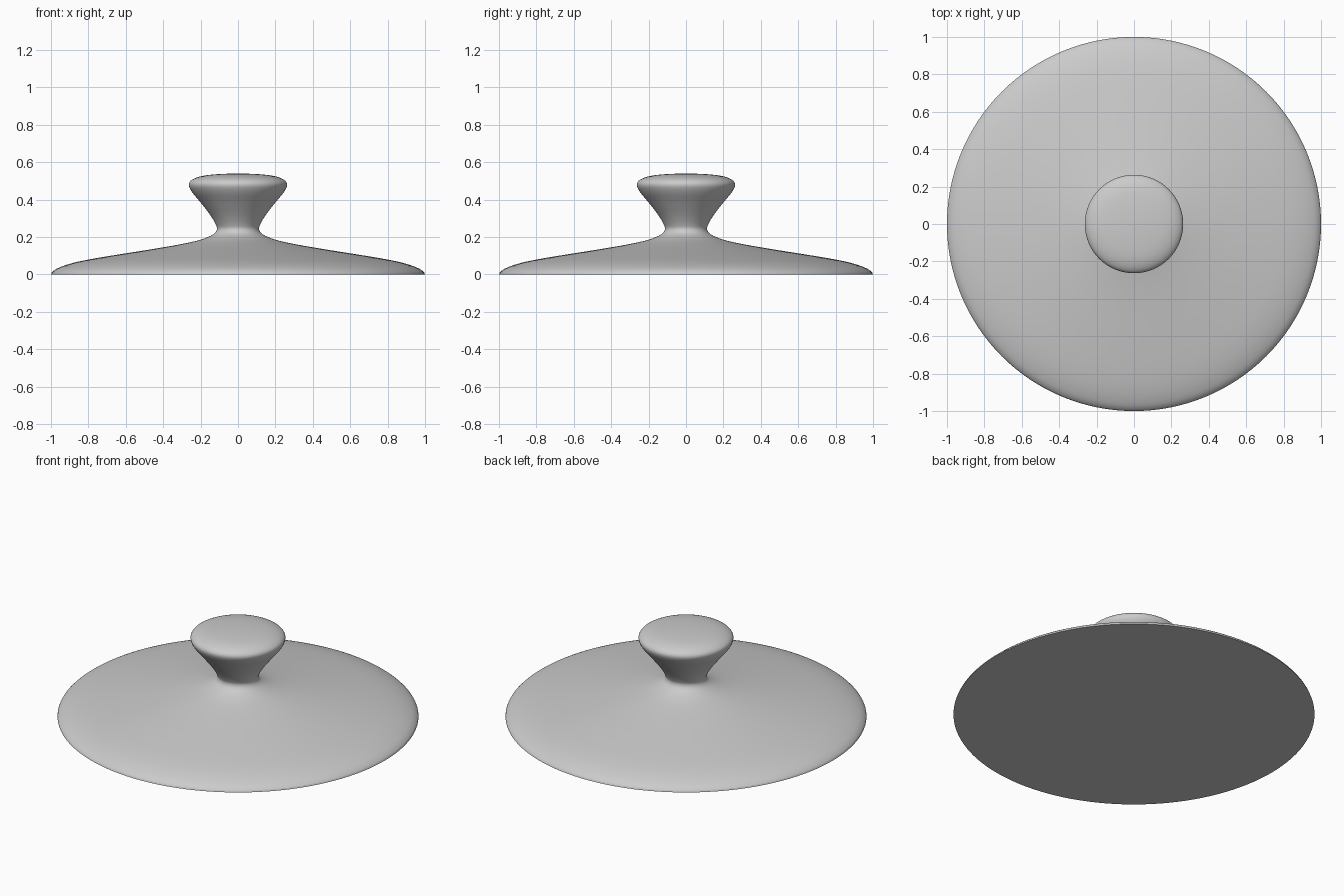
import bpy
import bmesh
import math
from mathutils import Vector

cube = bpy.data.objects.get("Cube")
if cube:
    bpy.data.objects.remove(cube, do_unlink=True)

SEGMENTS = 128


def make_material(name, colour):
    mat = bpy.data.materials.new(name)
    mat.use_nodes = True
    mat.diffuse_color = colour
    mat.node_tree.nodes["Principled BSDF"].inputs["Base Color"].default_value = colour
    return mat


def smooth_curve(points, steps=4):
    """Catmull-Rom curve through (radius, height) points."""
    pts = [Vector(p) for p in points]
    pts = [2 * pts[0] - pts[1]] + pts + [2 * pts[-1] - pts[-2]]
    curve = []
    for a, b, c, d in zip(pts, pts[1:], pts[2:], pts[3:]):
        for i in range(steps):
            t = i / steps
            curve.append(0.5 * (2 * b + (c - a) * t
                                + (2 * a - 5 * b + 4 * c - d) * t ** 2
                                + (3 * b - a - 3 * c + d) * t ** 3))
    return curve + [pts[-2]]


def lathe(name, profile, mat):
    """Spin a profile that starts and ends on the z axis."""
    bm = bmesh.new()
    verts = [bm.verts.new((p[0], 0, p[1])) for p in profile]
    edges = [bm.edges.new(pair) for pair in zip(verts, verts[1:])]
    bmesh.ops.spin(bm, geom=verts + edges, cent=(0, 0, 0), axis=(0, 0, 1),
                   angle=math.tau, steps=SEGMENTS, use_merge=True)
    bmesh.ops.remove_doubles(bm, verts=bm.verts, dist=0.0001)
    bmesh.ops.recalc_face_normals(bm, faces=bm.faces)
    mesh = bpy.data.meshes.new(name)
    bm.to_mesh(mesh)
    bm.free()
    mesh.materials.append(mat)
    obj = bpy.data.objects.new(name, mesh)
    bpy.context.collection.objects.link(obj)
    bpy.ops.object.select_all(action="DESELECT")
    obj.select_set(True)
    bpy.context.view_layer.objects.active = obj
    bpy.ops.object.shade_smooth_by_angle(angle=math.radians(40))
    return obj


grey = make_material("plain_grey", (0.6, 0.6, 0.6, 1))

# Knob, waist and flared lid as one flowing outline, from the top down
outline = smooth_curve([
    (0, 0.54), (0.1, 0.537), (0.19, 0.527), (0.245, 0.507), (0.263, 0.48),
    (0.245, 0.44), (0.2, 0.385), (0.15, 0.32), (0.12, 0.27), (0.113, 0.24),
    (0.135, 0.213), (0.2, 0.186), (0.3, 0.163), (0.45, 0.137), (0.62, 0.11),
    (0.8, 0.08), (0.9, 0.057), (0.965, 0.033), (0.993, 0.013), (1, 0),
])
# Flat underside closes the outline
lathe("lid_with_knob", outline + [(0, 0)], grey)
